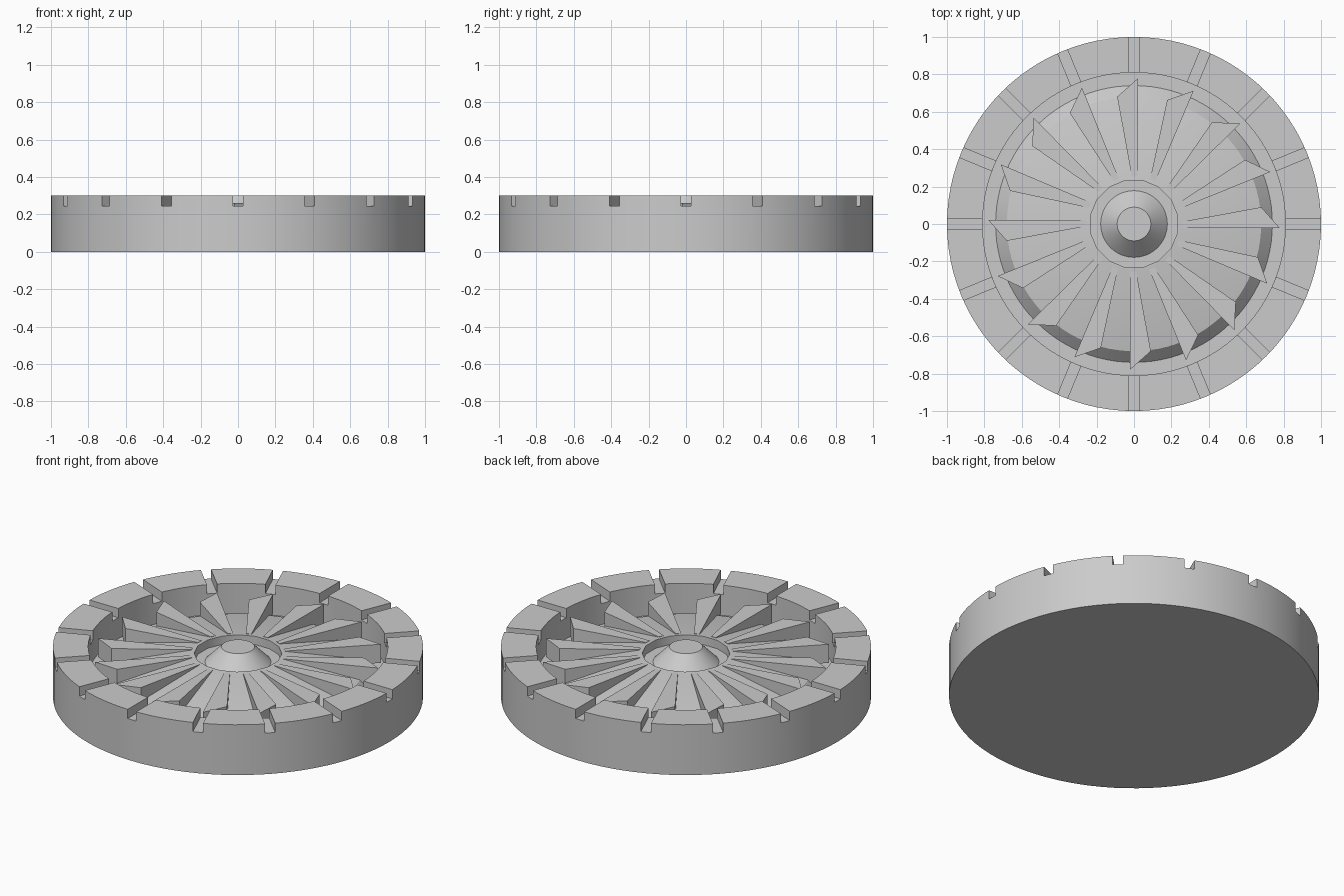
import bpy, bmesh
from math import cos, sin, pi, radians

if "Cube" in bpy.data.objects:
    bpy.data.objects.remove(bpy.data.objects["Cube"], do_unlink=True)

COUNT = 16
SEGMENTS = 96

grey = bpy.data.materials.new("plain_grey")
grey.use_nodes = True
colour = (0.6, 0.6, 0.6, 1)
grey.diffuse_color = colour
grey.node_tree.nodes["Principled BSDF"].inputs["Base Color"].default_value = colour


def make_object(name, bm):
    bmesh.ops.recalc_face_normals(bm, faces=bm.faces)
    mesh = bpy.data.meshes.new(name)
    bm.to_mesh(mesh)
    bm.free()
    mesh.materials.append(grey)
    obj = bpy.data.objects.new(name, mesh)
    bpy.context.collection.objects.link(obj)
    return obj


def lathe(name, profile):
    """Closed solid turned around z; profile runs from bottom to top."""
    bm = bmesh.new()
    rings = [[bm.verts.new((r * cos(2 * pi * i / SEGMENTS), r * sin(2 * pi * i / SEGMENTS), z))
              for i in range(SEGMENTS)] for r, z in profile]
    for low, high in zip(rings, rings[1:]):
        for i in range(SEGMENTS):
            j = (i + 1) % SEGMENTS
            bm.faces.new((low[i], low[j], high[j], high[i]))
    bm.faces.new(rings[0][::-1])
    bm.faces.new(rings[-1])
    return make_object(name, bm)


def add_prism(bm, outline, bottom, top, angle=0):
    c, s = cos(angle), sin(angle)
    pts = [(x * c - y * s, x * s + y * c) for x, y in outline]
    low = [bm.verts.new((x, y, bottom)) for x, y in pts]
    high = [bm.verts.new((x, y, top)) for x, y in pts]
    bm.faces.new(low[::-1])
    bm.faces.new(high)
    for i in range(len(pts)):
        j = (i + 1) % len(pts)
        bm.faces.new((low[i], low[j], high[j], high[i]))


def finish(obj):
    bpy.ops.object.select_all(action='DESELECT')
    obj.select_set(True)
    bpy.context.view_layer.objects.active = obj
    bpy.ops.object.shade_smooth_by_angle(angle=radians(30))


# Body: outer rim, trough and shallow conical disc
body = lathe("body", [(1, 0), (1, 0.3), (0.81, 0.3), (0.81, 0.12),
                      (0.74, 0.12), (0.68, 0.18), (0.25, 0.26)])

# Cutters: rim notches and the recess around the hub
bm = bmesh.new()
notch = [(0.77, -0.028), (1.1, -0.028), (1.1, 0.028), (0.77, 0.028)]
for i in range(COUNT):
    add_prism(bm, notch, 0.245, 0.4, 2 * pi * i / COUNT)
recess = [(0.237 * cos(2 * pi * (i + 0.5) / COUNT), 0.237 * sin(2 * pi * (i + 0.5) / COUNT))
          for i in range(COUNT)]
add_prism(bm, recess, 0.21, 0.4)
cutter = make_object("cutter", bm)
cutter.hide_render = True
cut = body.modifiers.new("cut", 'BOOLEAN')
cut.operation = 'DIFFERENCE'
cut.solver = 'EXACT'
cut.object = cutter
bpy.context.view_layer.objects.active = body
bpy.ops.object.modifier_apply(modifier="cut")
bpy.data.objects.remove(cutter, do_unlink=True)
finish(body)

# Hub: truncated cone in the recess
finish(lathe("hub", [(0.178, 0.205), (0.178, 0.21), (0.09, 0.3)]))

# Blades: narrow wedges with slanted outer ends
blade = [(-0.012, 0.255), (0.018, 0.255), (0.022, 0.78), (-0.09, 0.68)]
bm = bmesh.new()
for i in range(COUNT):
    add_prism(bm, blade, 0.15, 0.261, 2 * pi * i / COUNT)
make_object("blades", bm)
